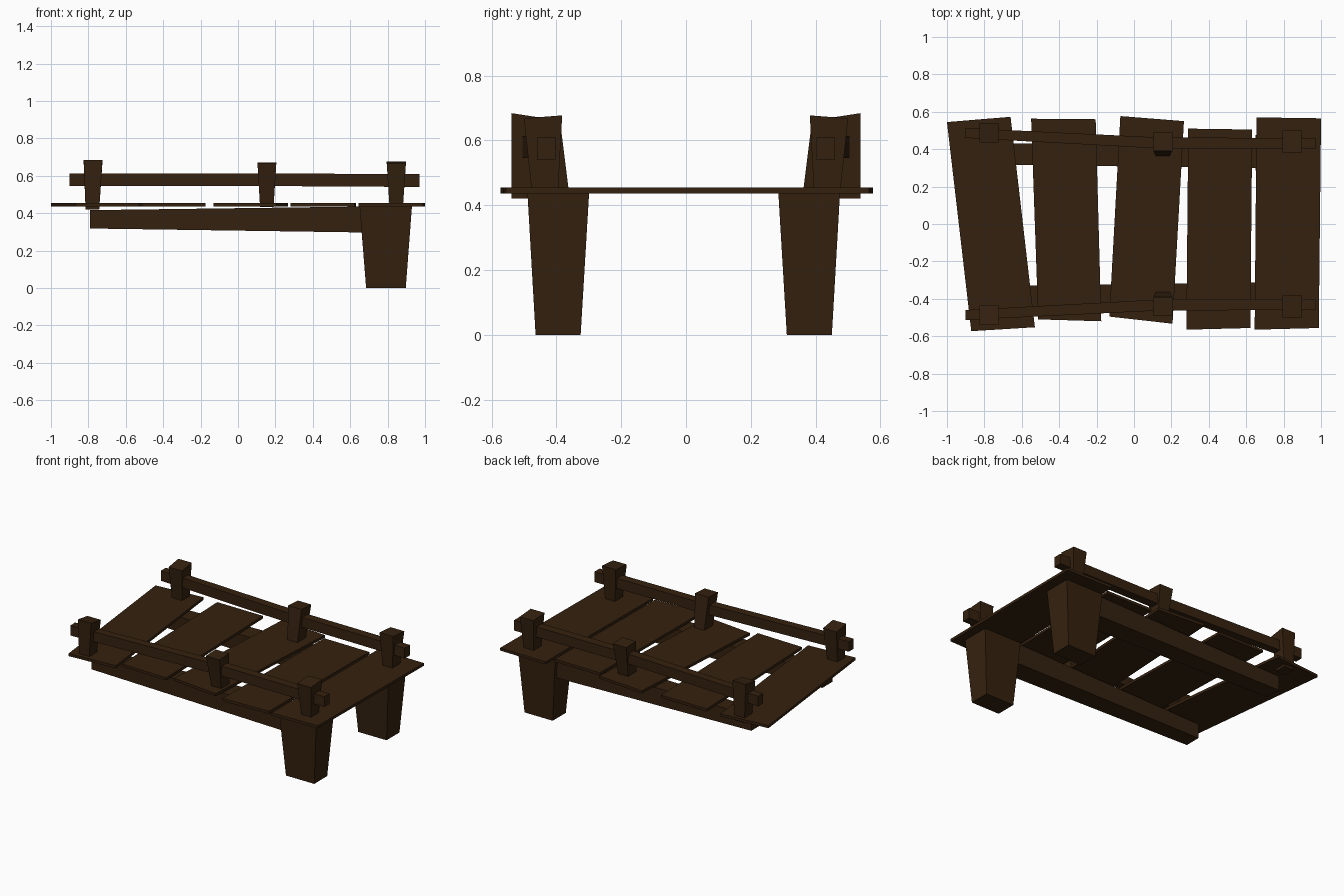
import bpy
import bmesh

default_cube = bpy.data.objects.get("Cube")
if default_cube:
    bpy.data.objects.remove(default_cube, do_unlink=True)

# Single dark wood colour
wood = bpy.data.materials.new("dark_brown_wood")
wood_colour = (0.035, 0.0155, 0.0048, 1.0)
wood.use_nodes = True
wood.diffuse_color = wood_colour
principled = wood.node_tree.nodes["Principled BSDF"]
principled.inputs["Base Color"].default_value = wood_colour
principled.inputs["Roughness"].default_value = 0.9


def loft(name, rings):
    """Join four-cornered rings into a closed, flat-shaded solid."""
    bm = bmesh.new()
    loops = [[bm.verts.new(point) for point in ring] for ring in rings]
    for lower, upper in zip(loops, loops[1:]):
        for i in range(len(lower)):
            j = (i + 1) % len(lower)
            bm.faces.new((lower[i], lower[j], upper[j], upper[i]))
    bm.faces.new(list(reversed(loops[0])))
    bm.faces.new(loops[-1])
    bmesh.ops.recalc_face_normals(bm, faces=bm.faces)
    mesh = bpy.data.meshes.new(name)
    bm.to_mesh(mesh)
    bm.free()
    mesh.materials.append(wood)
    obj = bpy.data.objects.new(name, mesh)
    bpy.context.collection.objects.link(obj)
    return obj


def level_ring(x_min, x_max, y_min, y_max, z, rise=0.0):
    """Horizontal rectangle; rise lifts the edge at y_max."""
    return [(x_min, y_min, z), (x_max, y_min, z),
            (x_max, y_max, z + rise), (x_min, y_max, z + rise)]


def upright_ring(x, y_min, y_max, z_min, z_max):
    """Rectangle facing along x."""
    return [(x, y_min, z_min), (x, y_max, z_min),
            (x, y_max, z_max), (x, y_min, z_max)]


def mirrored(rings, side, shift=0.0):
    """Place rings on the back (side 1) or the front (side -1)."""
    return [[(x, side * y + shift, z) for x, y, z in ring] for ring in rings]


# Uneven deck planks: corners seen from above
plank_bottom, plank_top = 0.436, 0.454
plank_corners = [
    [(-1, 0.545), (-0.66, 0.573), (-0.53, -0.552), (-0.87, -0.573)],
    [(-0.55, 0.563), (-0.205, 0.56), (-0.175, -0.52), (-0.512, -0.51)],
    [(-0.073, 0.577), (0.267, 0.55), (0.206, -0.533), (-0.132, -0.495)],
    [(0.29, 0.51), (0.632, 0.505), (0.622, -0.556), (0.28, -0.565)],
    [(0.655, 0.57), (1, 0.565), (0.988, -0.556), (0.645, -0.565)],
]
for number, corners in enumerate(plank_corners, start=1):
    loft(f"deck_plank_{number}",
         [[(x, y, z) for x, y in corners] for z in (plank_bottom, plank_top)])

# Parts repeated along the back and the front
for label, side in (("back", 1), ("front", -1)):
    # Tapered leg at one end only
    leg = [level_ring(0.685, 0.897, 0.318, 0.457, 0),
           level_ring(0.65, 0.93, 0.292, 0.482, plank_bottom)]
    loft(f"{label}_leg", mirrored(leg, side, -0.007))

    # Long support beam that thickens towards the leg
    beam = [upright_ring(-0.79, 0.325, 0.435, 0.318, 0.416),
            upright_ring(0.72, 0.305, 0.455, 0.296, plank_bottom)]
    loft(f"{label}_beam", mirrored(beam, side, -0.007))

    # Handrail with a slight bend at the middle post
    rail = [upright_ring(-0.9, 0.46, 0.513, 0.545, 0.613),
            upright_ring(0.15, 0.403, 0.462, 0.545, 0.612),
            upright_ring(0.97, 0.402, 0.46, 0.54, 0.609)]
    loft(f"{label}_rail", mirrored(rail, side))

    # Posts widen upwards, with sloping tops
    posts = {
        "far": [level_ring(-0.815, -0.742, 0.46, 0.538, 0.42),
                level_ring(-0.825, -0.725, 0.435, 0.539, 0.668, 0.016)],
        "middle": [level_ring(0.118, 0.19, 0.36, 0.45, 0.432),
                   level_ring(0.104, 0.205, 0.39, 0.492, 0.672, -0.005)],
        "leg_end": [level_ring(0.81, 0.882, 0.395, 0.475, 0.435),
                    level_ring(0.795, 0.898, 0.382, 0.5, 0.677, -0.009)],
    }
    for place, rings in posts.items():
        loft(f"{label}_{place}_post", mirrored(rings, side))
